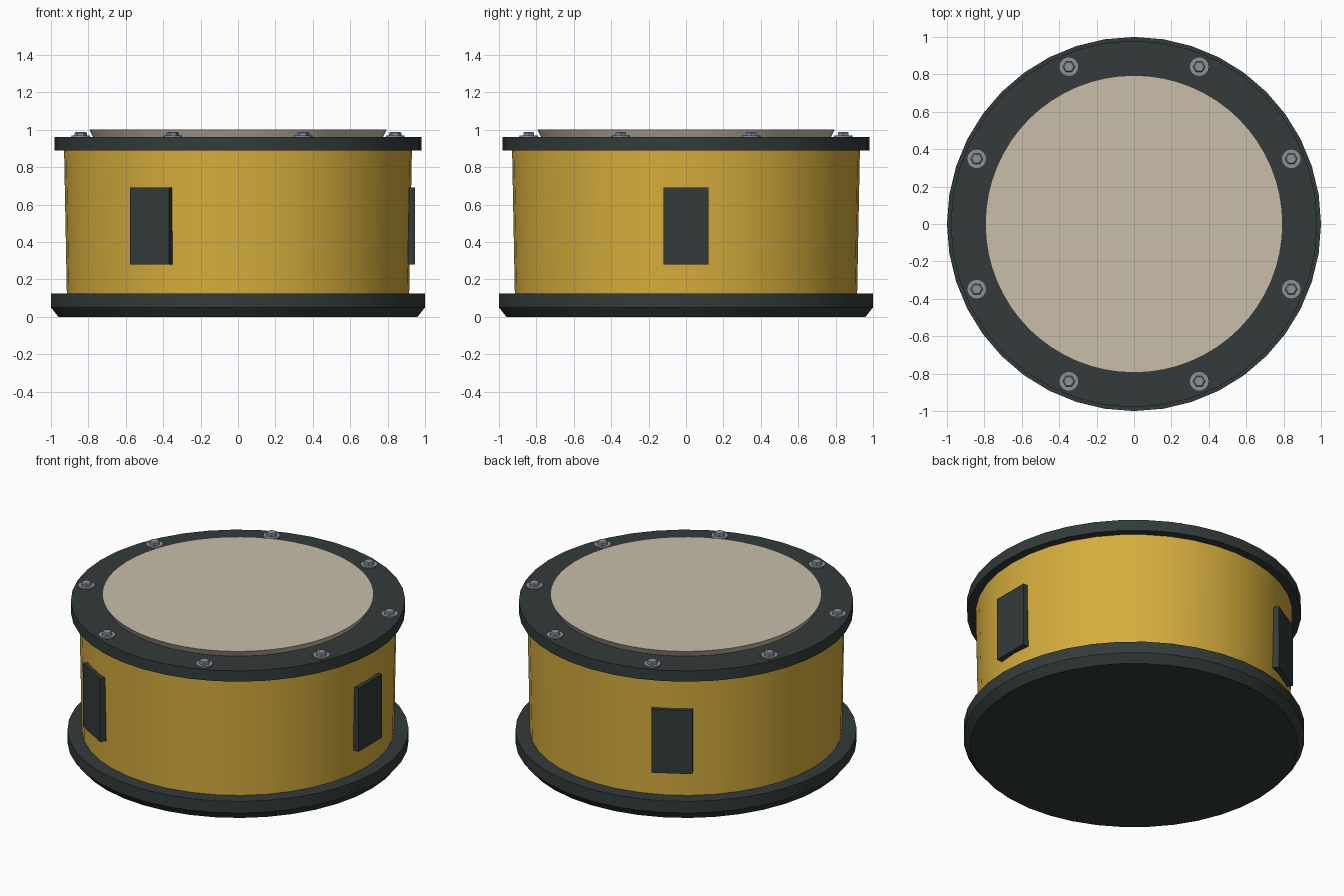
import bpy, math
from mathutils import Matrix

if "Cube" in bpy.data.objects:
    bpy.data.objects.remove(bpy.data.objects["Cube"])


def material(name, r, g, b):
    m = bpy.data.materials.new(name)
    m.diffuse_color = (r, g, b, 1)
    m.use_nodes = True
    m.node_tree.nodes["Principled BSDF"].inputs["Base Color"].default_value = m.diffuse_color
    return m


DARK = material("dark_slate", 0.033, 0.044, 0.043)
GOLD = material("gold_yellow", 0.67, 0.42, 0.047)
CREAM = material("warm_cream", 0.58, 0.51, 0.40)
STEEL = material("steel_grey", 0.26, 0.29, 0.33)


def make(name, verts, faces, mat, smooth=True):
    me = bpy.data.meshes.new(name)
    me.from_pydata(verts, [], faces)
    me.materials.append(mat)
    ob = bpy.data.objects.new(name, me)
    bpy.context.collection.objects.link(ob)
    if smooth:
        bpy.ops.object.select_all(action='DESELECT')
        ob.select_set(True)
        bpy.context.view_layer.objects.active = ob
        bpy.ops.object.shade_smooth_by_angle(angle=math.radians(30))
    return ob


def turned(name, profile, n, mat, center=(0, 0), smooth=True):
    """Closed solid turned from (radius, z) points listed bottom to top."""
    verts = [(center[0] + r * math.cos(2 * math.pi * i / n),
              center[1] + r * math.sin(2 * math.pi * i / n), z)
             for r, z in profile for i in range(n)]
    faces = [(k * n + i, k * n + (i + 1) % n, (k + 1) * n + (i + 1) % n, (k + 1) * n + i)
             for k in range(len(profile) - 1) for i in range(n)]
    faces.append(tuple(reversed(range(n))))
    faces.append(tuple(range((len(profile) - 1) * n, len(profile) * n)))
    return make(name, verts, faces, mat, smooth)


# Main stack: chamfered foot, slightly flared drum, rim and raised lid
turned("base_ring", [(0.96, 0), (1.0, 0.05), (1.0, 0.125)], 40, DARK)
turned("drum_body", [(0.915, 0.11), (0.93, 0.90)], 40, GOLD)
turned("top_rim", [(0.98, 0.89), (0.98, 0.96)], 40, DARK)
turned("top_disc", [(0.77, 0.95), (0.795, 1.0)], 64, CREAM)

# Eight bolts with washers around the rim
for i in range(8):
    a = math.radians(22.5 + 45 * i)
    c = (0.91 * math.cos(a), 0.91 * math.sin(a))
    turned(f"washer_{i + 1}", [(0.05, 0.955), (0.05, 0.968)], 16, STEEL, c)
    turned(f"bolt_head_{i + 1}", [(0.033, 0.96), (0.033, 0.983), (0.026, 0.988)], 6, STEEL, c, False)

# Three side pads, 120 degrees apart
for i in range(3):
    rot = Matrix.Rotation(math.radians(120 * i), 4, 'Z')
    corners = [(x, y, z) for x in (0.88, 0.947) for y in (-0.12, 0.12) for z in (0.28, 0.69)]
    pad = make(f"side_pad_{i + 1}", corners,
               [(0, 1, 3, 2), (4, 6, 7, 5), (0, 4, 5, 1), (2, 3, 7, 6), (0, 2, 6, 4), (1, 5, 7, 3)],
               DARK, False)
    pad.data.transform(rot)
